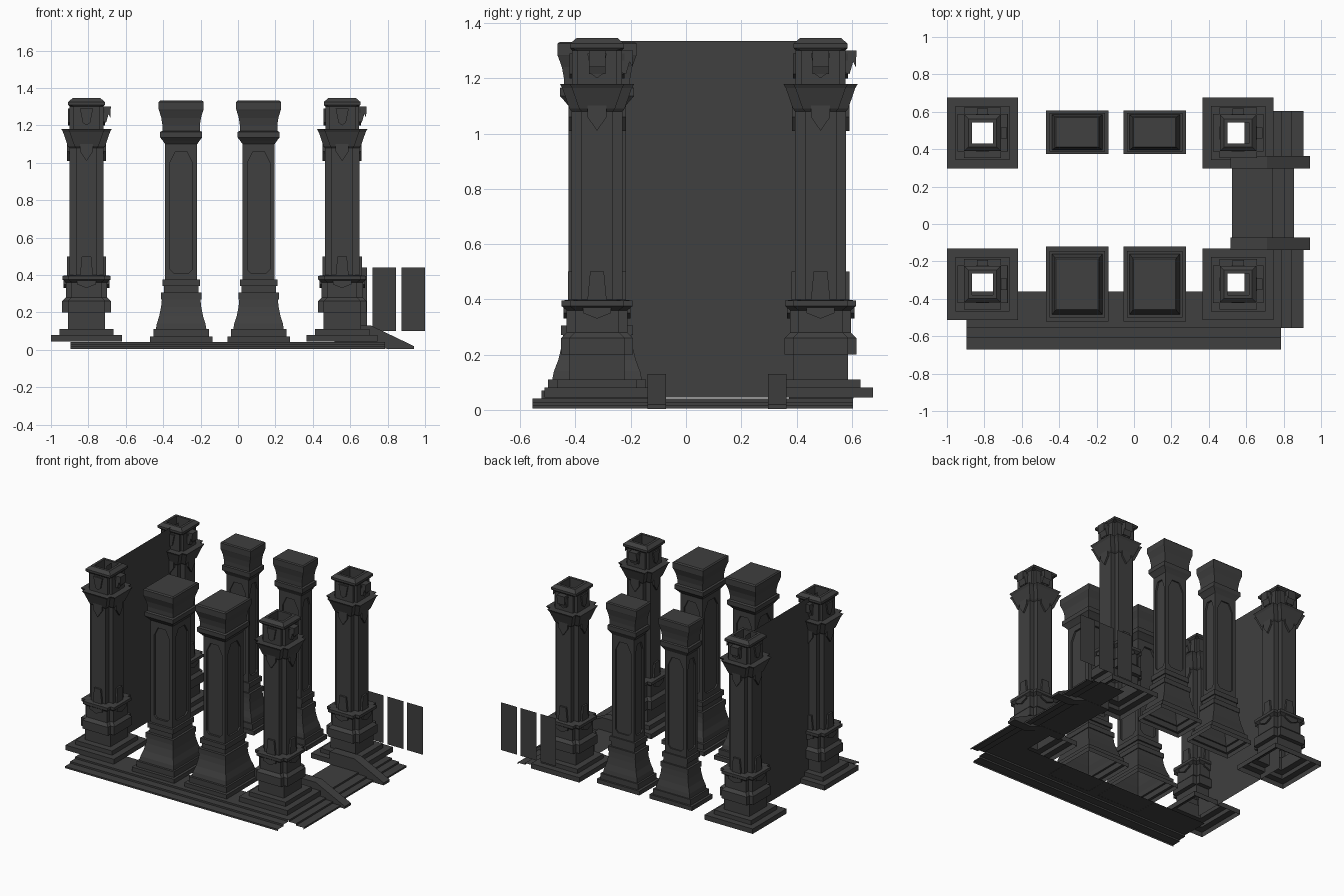
import bpy, bmesh
from math import pi
from mathutils import Matrix, Vector

cube = bpy.data.objects.get("Cube")
if cube:
    bpy.data.objects.remove(cube, do_unlink=True)

stone = bpy.data.materials.new("dark stone")
stone.use_nodes = True
color = (0.05, 0.05, 0.05, 1)
stone.diffuse_color = color
bsdf = stone.node_tree.nodes["Principled BSDF"]
bsdf.inputs["Base Color"].default_value = color
bsdf.inputs["Roughness"].default_value = 0.9


def finish(bm, name):
    bmesh.ops.remove_doubles(bm, verts=bm.verts, dist=0.0002)
    bmesh.ops.recalc_face_normals(bm, faces=bm.faces)
    mesh = bpy.data.meshes.new(name)
    bm.to_mesh(mesh)
    bm.free()
    mesh.materials.append(stone)
    return mesh


def place(mesh, name, loc=(0, 0, 0), scale=(1, 1, 1)):
    ob = bpy.data.objects.new(name, mesh)
    ob.location, ob.scale = loc, scale
    bpy.context.collection.objects.link(ob)
    return ob


def notched_square(h, n):
    """Outline of a square with its four corners notched."""
    pts = []
    for sx, sy in ((1, 1), (-1, 1), (-1, -1), (1, -1)):
        corner = [(h, h - n), (h - n, h - n), (h - n, h)]
        if sx * sy < 0:
            corner.reverse()
        pts += [(sx * x, sy * y) for x, y in corner]
    return pts


def loft(bm, levels, cap=False):
    rings = [[bm.verts.new((x, y, z)) for x, y in notched_square(h, n)]
             for h, n, z in levels]
    for a, b in zip(rings, rings[1:]):
        for i in range(len(a)):
            j = (i + 1) % len(a)
            bm.faces.new((a[i], a[j], b[j], b[i]))
    if cap:
        bm.faces.new(rings[-1])


def prism(bm, outline, y0, y1, turn=0):
    """Extrude an (x, z) outline from y0 to y1, then turn it about z."""
    rot = Matrix.Rotation(turn, 3, 'Z')
    a = [bm.verts.new(rot @ Vector((x, y0, z))) for x, z in outline]
    b = [bm.verts.new(rot @ Vector((x, y1, z))) for x, z in outline]
    bm.faces.new(a)
    bm.faces.new(b[::-1])
    for i in range(len(a)):
        j = (i + 1) % len(a)
        bm.faces.new((a[i], b[i], b[j], a[j]))


def mirrored(half):
    return half + [(-x, z) for x, z in reversed(half) if x > 0]


# Corner columns: hollow shell with notched corners
bm = bmesh.new()
loft(bm, [
    (.19, 0, .045), (.19, 0, .08), (.145, 0, .08), (.145, 0, .11),
    (.1, 0, .11), (.1, 0, .2), (.13, .03, .2), (.13, .03, .26),
    (.11, .03, .28), (.11, .03, .36), (.128, .03, .375), (.128, .03, .395),
    (.092, .035, .4), (.092, .035, 1.08), (.1, .035, 1.09),
    (.126, .035, 1.165), (.135, .035, 1.18), (.09, .02, 1.18),
    (.09, .02, 1.3), (.098, 0, 1.31), (.098, 0, 1.325), (.075, 0, 1.345),
    (.057, 0, 1.345), (.057, 0, 1.2)])
column = finish(bm, "corner_column")

# Column ornaments: tags and pendants on each side, hooks on two sides
bm = bmesh.new()
for k in range(4):
    for half, y in (
            ([(.035, 1.12), (.035, 1.06), (0, 1.01)], .104),
            ([(.035, 1.29), (.02, 1.215), (0, 1.2)], .1),
            ([(.025, .5), (.035, .395)], .105),
            ([(.05, .375), (.05, .35), (0, .33)], .122)):
        prism(bm, mirrored(half), -y, -y + .022, k * pi / 2)
hook = [(.088, 1.3), (.13, 1.3), (.128, 1.24), (.118, 1.26),
        (.105, 1.215), (.088, 1.22)]
for turn in (0, pi / 2):
    prism(bm, hook, -.03, .03, turn)
ornament = finish(bm, "column_ornament")

for x, side in ((-.81, "left"), (.557, "right")):
    for y, end in ((-.322, "front"), (.487, "back")):
        place(column, f"corner_column_{end}_{side}", (x, y, 0))
        place(ornament, f"column_ornament_{end}_{side}", (x, y, 0))


# Middle pillars: moulded base, shaft with sunk panels, flared cap
S, LOW, HIGH = .086, .375, 1.1
bm = bmesh.new()
loft(bm, [(h, 0, z) for h, z in (
    (.167, .04), (.167, .07), (.148, .07), (.148, .11), (.135, .11),
    (.13, .14), (.117, .18), (.107, .23), (.103, .27), (.108, .27),
    (.108, .305), (.092, .305), (.092, .34), (.1, .34), (.1, LOW),
    (S, LOW))])
loft(bm, [(h, 0, z) for h, z in (
    (S, HIGH), (.1, 1.12), (.112, 1.135), (.112, 1.165), (.1, 1.17),
    (.1, 1.2), (.106, 1.24), (.118, 1.28), (.12, 1.285), (.12, 1.325),
    (.112, 1.332))], cap=True)
w, lo, hi = .06, LOW + .035, HIGH - .04
octagon = [(-w + .02, lo), (w - .02, lo), (w, lo + .02), (w, hi - .06),
           (w - .03, hi), (-w + .03, hi), (-w, hi - .06), (-w, lo + .02)]
for k in range(4):
    rot = Matrix.Rotation(k * pi / 2, 3, 'Z')

    def ring(points, y):
        return [bm.verts.new(rot @ Vector((x, y, z))) for x, z in points]

    edge = ring([(-S, LOW), (S, LOW), (S, HIGH), (-S, HIGH)], -S)
    rim, floor = ring(octagon, -S), ring(octagon, -S + .012)
    for i in range(4):
        j = (i + 1) % 4
        a, b, c = 2 * i, 2 * i + 1, (2 * i + 2) % 8
        bm.faces.new((edge[i], edge[j], rim[b], rim[a]))
        bm.faces.new((edge[j], rim[c], rim[b]))
    for i in range(8):
        j = (i + 1) % 8
        bm.faces.new((rim[i], rim[j], floor[j], floor[i]))
    bm.faces.new(floor)
pillar = finish(bm, "middle_pillar")

for x, side in ((-.304, "left"), (.11, "right")):
    place(pillar, f"middle_pillar_front_{side}", (x, -.322, 0), (1, 1.2, 1))
    place(pillar, f"middle_pillar_back_{side}", (x, .49, 0), (1, .7, 1))


# Open sheets: steps, wall and panels
def sheet(name, lines):
    bm = bmesh.new()
    rows = [[bm.verts.new(p) for p in line] for line in lines]
    for a, b in zip(rows, rows[1:]):
        bm.faces.new((a[0], a[1], b[1], b[0]))
    mesh = finish(bm, name)
    # Keep treads facing upward
    if sum(p.normal.z * p.area for p in mesh.polygons) < 0:
        mesh.flip_normals()
    place(mesh, name)


def steps(edges, end):
    """Stair profile rising towards the inner end."""
    prof, z = [], .005
    for e in edges:
        prof += [(e, z), (e, z + .012)]
        z += .012
    return prof + [(end, z)]


sheet("front_steps", [((-.895, y, z), (.785, y, z))
                      for y, z in steps((-.67, -.61, -.555), -.36)])
for name, y0, y1, edges, end in (
        ("side_steps_front", -.555, -.1, (.905, .845, .79), .59),
        ("side_steps_back", .33, .605, (.905, .845, .79), .59),
        ("side_steps_middle", -.1, .33, (.855, .805, .74), .525)):
    sheet(name, [((x, y0, z), (x, y1, z)) for x, z in steps(edges, end)])

sheet("side_wall", [((-.81, -.322, z), (-.81, .487, z)) for z in (.045, 1.335)])

for i in range(3):
    x = .565 + i * .155
    sheet(f"back_panel_{i + 1}",
          [((x, .655, z), (x + .125, .655, z)) for z in (.1, .44)])

# Sloping stair rails
rail = [(.515, .04), (.7, .04), (.8, .003), (.94, .003), (.94, .02),
        (.71, .13), (.515, .13)]
for name, y in (("stair_rail_front", -.14), ("stair_rail_back", .297)):
    bm = bmesh.new()
    prism(bm, rail, y, y + .067)
    place(finish(bm, name), name)
